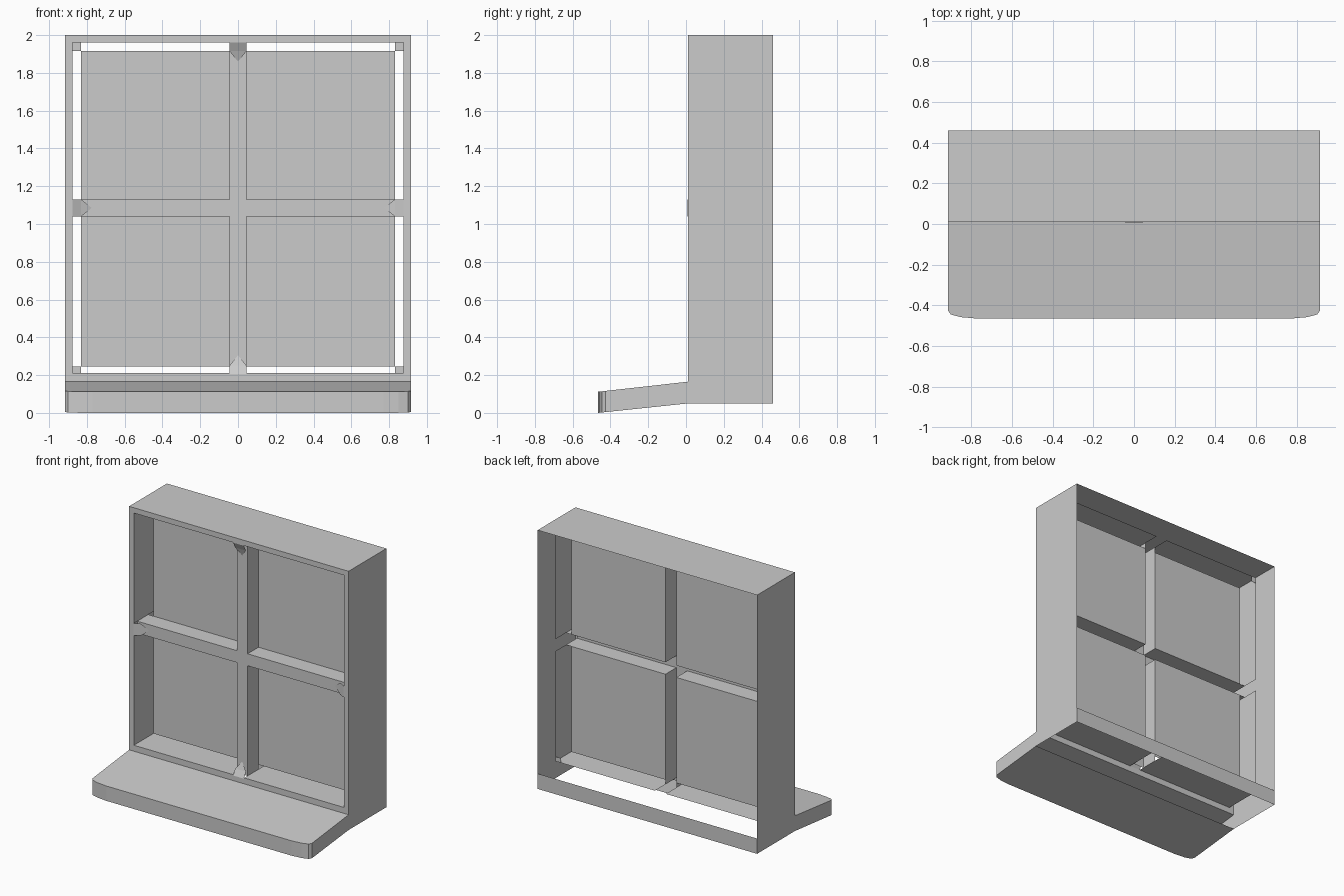
import bpy, math

if "Cube" in bpy.data.objects:
    bpy.data.objects.remove(bpy.data.objects["Cube"])

W, TOP, LOW, MID = 0.915, 2.0, 0.165, 1.085    # outer frame limits, centre height
OW, OT, OB = 0.875, 1.96, 0.21                 # opening in the front ring
PW, PT, PB = 0.83, 1.915, 0.245                # pane limits
B = 0.045                                      # half width of a glazing bar
YF, YBAR, YP, YR, YB = 0.01, 0.05, 0.18, 0.305, 0.46


def add(name, polys):
    """Make one flat-shaded object from a list of polygons."""
    verts, faces = [], []
    for p in polys:
        faces.append(range(len(verts), len(verts) + len(p)))
        verts += p
    me = bpy.data.meshes.new(name)
    me.from_pydata(verts, [], [list(f) for f in faces])
    ob = bpy.data.objects.new(name, me)
    bpy.context.collection.objects.link(ob)
    return ob


def flat_y(x0, x1, z0, z1, y):
    return [(x0, y, z0), (x1, y, z0), (x1, y, z1), (x0, y, z1)]


def flat_x(x, y0, y1, z0, z1):
    return [(x, y0, z0), (x, y1, z0), (x, y1, z1), (x, y0, z1)]


def flat_z(x0, x1, y0, y1, z):
    return [(x0, y0, z), (x1, y0, z), (x1, y1, z), (x0, y1, z)]


# Outer casing: thin walls, open at the back and bottom, with a low back rail
add("casing", [flat_x(-W, YF, YB, 0.05, TOP)[::-1], flat_x(W, YF, YB, 0.05, TOP),
               flat_z(-W, W, YF, YB, TOP), flat_y(-W, W, 0.05, LOW, YB)[::-1]])

# Front ring
add("front_ring", [flat_y(-W, -OW, LOW, TOP, YF), flat_y(OW, W, LOW, TOP, YF),
                   flat_y(-OW, OW, OT, TOP, YF), flat_y(-OW, OW, LOW, OB, YF)])

# Reveal walls behind the ring, interrupted where the bars meet them
reveal = []
for s in (-1, 1):
    x0, x1 = sorted((s * B, s * OW))
    reveal += [flat_z(x0, x1, YF, YR, OB), flat_z(x0, x1, YF, YR, OT)[::-1]]
    for z0, z1 in ((OB, MID - B), (MID + B, OT)):
        w = flat_x(s * OW, YF, YR, z0, z1)
        reveal.append(w if s < 0 else w[::-1])
    # small corner gussets
    for za, zb in ((OB, PB), (PT, OT)):
        x0, x1 = sorted((s * PW, s * OW))
        reveal.append(flat_y(x0, x1, za, zb, YR))
add("reveal", reveal)

# Hollow glazing bars forming a cross
bars = [flat_y(-B, B, OB, OT, YBAR)]
for s in (-1, 1):
    x0, x1 = sorted((s * B, s * OW))
    bars.append(flat_y(x0, x1, MID - B, MID + B, YBAR))
    for z0, z1 in ((OB, MID - B), (MID + B, OT)):
        w = flat_x(s * B, YBAR, YP, z0, z1)
        bars.append(w if s > 0 else w[::-1])
    bars += [flat_z(x0, x1, YBAR, YP, MID + B), flat_z(x0, x1, YBAR, YP, MID - B)[::-1]]
add("glazing_bars", bars)

# Four panes
panes = []
for x0, x1 in ((-PW, -B), (B, PW)):
    for z0, z1 in ((PB, MID - B), (MID + B, PT)):
        panes.append(flat_y(x0, x1, z0, z1, YP))
add("panes", panes)

# Sloping wedge where each bar end meets the ring
wedges = []
for k, edge in enumerate((W, TOP - MID, W, MID - LOW)):
    c, s = round(math.cos(k * math.pi / 2)), round(math.sin(k * math.pi / 2))
    prof = [(edge, 0, 0.007), (edge - 0.04, B, 0.007), (edge - 0.085, B, 0.03),
            (edge - 0.14, 0, YBAR), (edge - 0.085, -B, 0.03), (edge - 0.04, -B, 0.007)]
    p = [(c * r - s * t, y, MID + s * r + c * t) for r, t, y in prof]
    wedges += [[p[0], p[1], p[5]], [p[1], p[2], p[4], p[5]], [p[2], p[3], p[4]]]
add("bar_end_wedges", wedges[::1])

# Sloping sill with rounded front corners
half = [(W, YF), (W, -0.425), (0.90, -0.445), (0.85, -0.458), (0.77, -0.465)]
outline = half + [(-x, y) for x, y in reversed(half)]


def drop(y):
    return 0.05 * (y + 0.465) / 0.475


top = [(x, y, 0.112 + drop(y) * 1.06) for x, y in outline]
bot = [(x, y, drop(y)) for x, y in outline]
n = len(outline)
sides = [[bot[i], top[i], top[i + 1], bot[i + 1]] for i in range(n - 1)]
add("sill", [top[::-1], bot] + sides)
